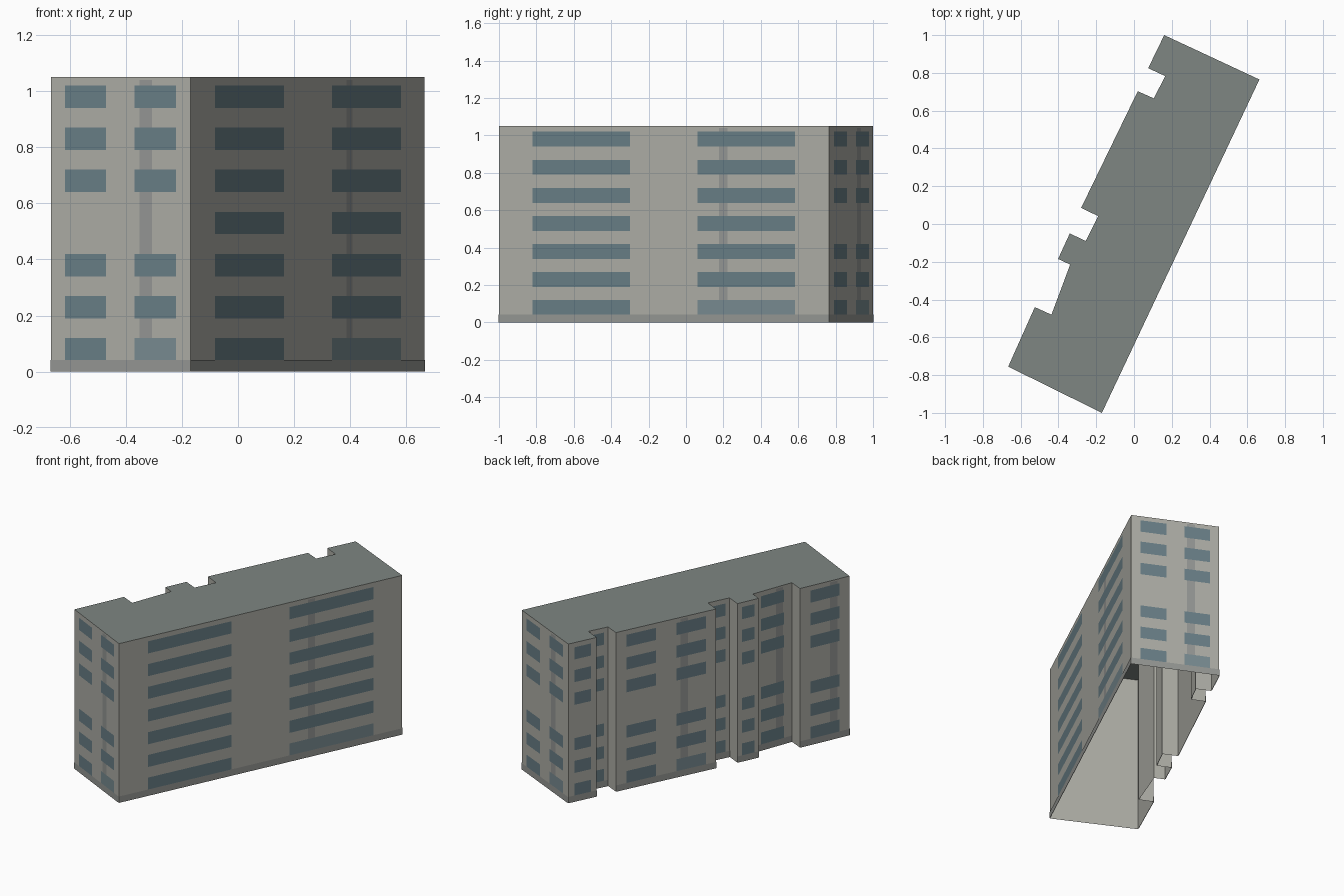
import bpy, bmesh
from mathutils import Vector

if "Cube" in bpy.data.objects:
    bpy.data.objects.remove(bpy.data.objects["Cube"])

HEIGHT = 1.05
# footprint, counter-clockwise seen from above
PLAN = [(-0.17, -1.0), (0.664, 0.765), (0.16, 1.0), (0.075, 0.825),
        (0.165, 0.783), (0.105, 0.665), (0.02, 0.703), (-0.28, 0.085),
        (-0.19, 0.042), (-0.255, -0.09), (-0.34, -0.05), (-0.402, -0.185),
        (-0.338, -0.215), (-0.437, -0.48), (-0.525, -0.44), (-0.666, -0.755)]


def material(name, rgb):
    m = bpy.data.materials.new(name)
    m.diffuse_color = (*rgb, 1)
    m.use_nodes = True
    m.node_tree.nodes["Principled BSDF"].inputs["Base Color"].default_value = m.diffuse_color
    return m


def make_object(name, polygons, mat):
    bm = bmesh.new()
    for poly in polygons:
        bm.faces.new([bm.verts.new(p) for p in poly])
    bmesh.ops.remove_doubles(bm, verts=bm.verts, dist=1e-5)
    mesh = bpy.data.meshes.new(name)
    bm.to_mesh(mesh)
    bm.free()
    mesh.materials.append(mat)
    ob = bpy.data.objects.new(name, mesh)
    bpy.context.collection.objects.link(ob)
    return ob


def panel(a, b, s0, s1, z0, z1, offset=0.0):
    """Upright rectangle on wall a-b, from distance s0 to s1, pushed outward."""
    d = (b - a).normalized()
    out = Vector((d.y, -d.x)) * offset
    p, q = a + d * s0 + out, a + d * s1 + out
    return [(p.x, p.y, z0), (q.x, q.y, z0), (q.x, q.y, z1), (p.x, p.y, z1)]


walls, windows, doors, strips, bases = [], [], [], [], []
points = [Vector(p) for p in PLAN]
for i, a in enumerate(points):
    b = points[(i + 1) % len(points)]
    length = (b - a).length
    walls.append(panel(a, b, 0, length, 0, HEIGHT))
    if length < 0.12:                       # notch returns stay blank
        continue
    bases.append(panel(a, b, 0, length, 0, 0.042, 0.003))
    if length > 0.25:                       # vertical strip on wider walls
        strips.append(panel(a, b, 0.68 * length - 0.025, 0.68 * length + 0.025,
                            0.04, 1.04, 0.001))
    columns = 2 if length > 0.5 else 1
    cell = length / columns
    for row in range(7):
        if row == 3 and i != 0:             # blank storey except on the long side
            continue
        z = 0.04 + 0.15 * row
        for c in range(columns):
            entrance = row == 0 and columns == 2 and c == 1
            (doors if entrance else windows).append(
                panel(a, b, (c + 0.205) * cell, (c + 0.795) * cell,
                      z, z + 0.08, 0.002))

make_object("walls", walls, material("wall_grey", (0.42, 0.42, 0.38)))
make_object("roof", [[(x, y, HEIGHT) for x, y in PLAN]],
            material("roof_grey", (0.21, 0.24, 0.225)))
make_object("windows", windows, material("glass", (0.14, 0.21, 0.24)))
make_object("entrance_windows", doors, material("entrance_glass", (0.19, 0.26, 0.285)))
make_object("wall_strips", strips, material("strip_grey", (0.30, 0.31, 0.30)))
make_object("base_band", bases, material("base_grey", (0.30, 0.31, 0.295)))
